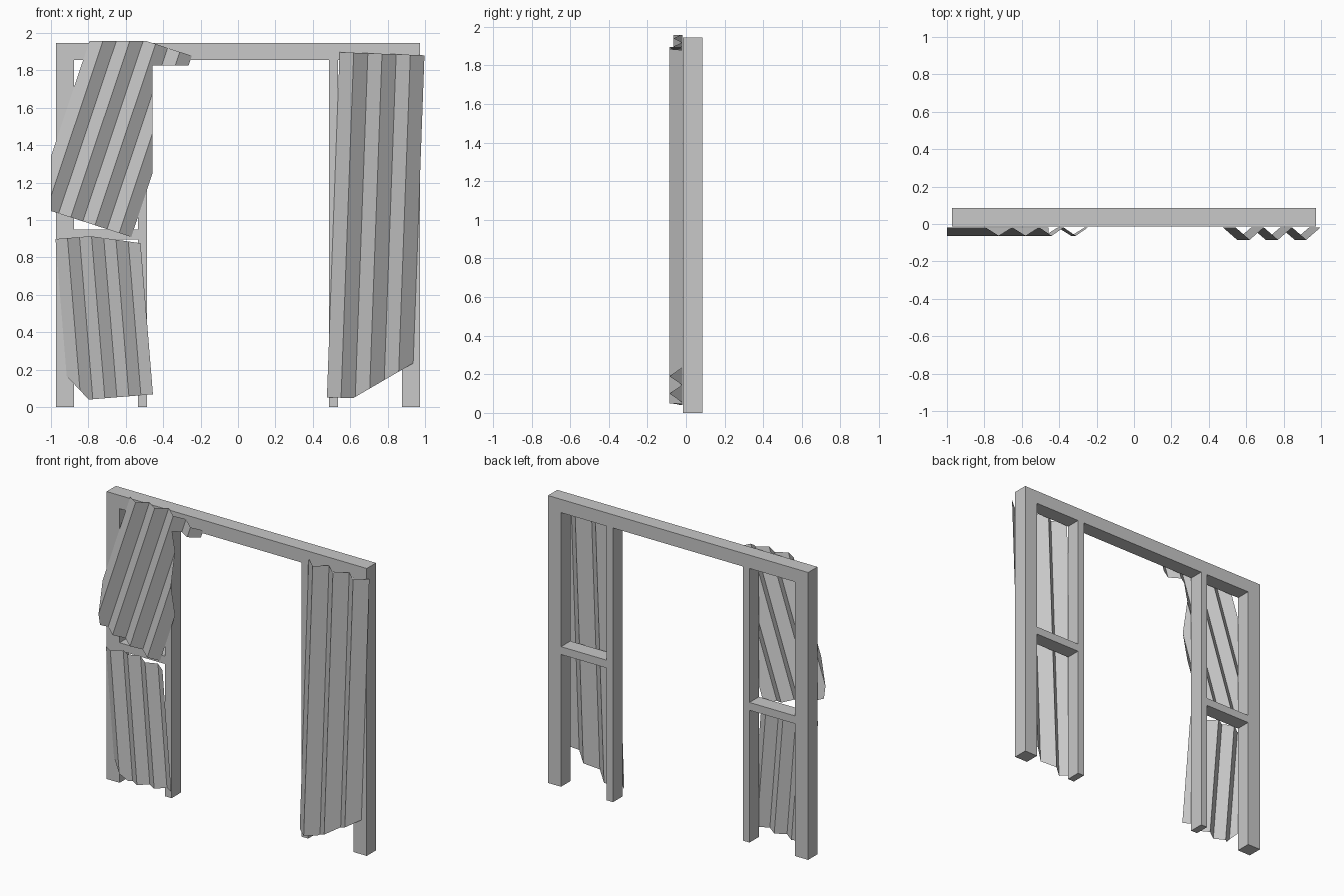
import bpy, bmesh
from math import radians
from mathutils import Matrix, Vector

cube = bpy.data.objects.get("Cube")
if cube:
    bpy.data.objects.remove(cube)


def material(name, value):
    mat = bpy.data.materials.new(name)
    mat.use_nodes = True
    colour = (value, value, value, 1)
    mat.diffuse_color = colour
    mat.node_tree.nodes["Principled BSDF"].inputs["Base Color"].default_value = colour
    return mat


GREY = material("plain grey", 0.58)
BACK, FRONT = 0.085, -0.0145


def finish(name, bm):
    mesh = bpy.data.meshes.new(name)
    bm.to_mesh(mesh)
    bm.free()
    mesh.materials.append(GREY)
    obj = bpy.data.objects.new(name, mesh)
    bpy.context.collection.objects.link(obj)
    return obj


def beam(name, x0, x1, z0, z1):
    """Box spanning the full depth of the frame."""
    bm = bmesh.new()
    bmesh.ops.create_cube(bm, size=1)
    bmesh.ops.scale(bm, verts=bm.verts, vec=(x1 - x0, BACK - FRONT, z1 - z0))
    bmesh.ops.translate(bm, verts=bm.verts,
                        vec=((x0 + x1) / 2, (BACK + FRONT) / 2, (z0 + z1) / 2))
    return finish(name, bm)


def sheet(name, corner, lean, strips, pitch, length, depth, cuts=(), notch=None):
    """Zigzag sheet hung from its top left corner, trimmed by straight cuts.
    Each cut is two (x, z) points; the side to the right of the line is removed."""
    bm = bmesh.new()
    rows = []
    for i in range(strips + 1):
        y = FRONT - 0.004 - depth * (i % 2)
        rows.append([bm.verts.new((i * pitch, y, z)) for z in (-length, 0)])
    for (a, b), (c, d) in zip(rows, rows[1:]):
        bm.faces.new((a, c, d, b))
    turn = Matrix.Rotation(radians(lean), 4, 'Y')
    place = Matrix.Translation((corner[0], 0, corner[1]))
    bmesh.ops.transform(bm, matrix=place @ turn, verts=bm.verts)

    def slice_sheet(point, normal, clear):
        bmesh.ops.bisect_plane(bm, geom=bm.verts[:] + bm.edges[:] + bm.faces[:],
                               plane_co=(point[0], 0, point[1]), plane_no=normal,
                               clear_outer=clear)

    for p, q in cuts:
        slice_sheet(p, Vector((q[1] - p[1], 0, p[0] - q[0])).normalized(), True)
    if notch:
        # Remove the corner below and to the right of the notch point
        slice_sheet(notch, (1, 0, 0), False)
        slice_sheet(notch, (0, 0, 1), False)
        gone = []
        for f in bm.faces:
            c = f.calc_center_median()
            if c.x > notch[0] and c.z < notch[1]:
                gone.append(f)
        bmesh.ops.delete(bm, geom=gone, context='FACES')
    return finish(name, bm)


# Door frame: lintel, then posts and crossbar on each side
beam("lintel", -0.974, 0.974, 1.855, 1.945)
for side, s in (("left", 1), ("right", -1)):
    for part, a, b, z0, z1 in (("outer_post", 0.876, 0.974, 0, 1.855),
                               ("inner_post", 0.487, 0.535, 0, 1.855),
                               ("crossbar", 0.535, 0.876, 0.895, 0.948)):
        beam(f"{side}_{part}", *sorted((a * s, b * s)), z0, z1)

# Tall corrugated sheet with a slanted lower corner
sheet("left_tall_sheet", (0.543, 1.897), 2.1, 6, 0.0757, 1.846, 0.066,
      cuts=[((0.62, 0.05), (0.933, 0.232))])

# Upper tilted sheet, trimmed along the top, outer side and inner notch
sheet("right_upper_sheet", (-0.761, 2.055), 18.5, 8, 0.068, 1.14, 0.045,
      cuts=[((-0.49, 1.957), (-0.8, 1.957)),
            ((-0.255, 1.88), (-0.49, 1.957)),
            ((-1, 1.34), (-1, 1.05)),
            ((-1, 1.048), (-0.57, 0.909))], notch=(-0.458, 1.825))

# Lower sheet with broken corners
sheet("right_lower_sheet", (-0.976, 0.898), -4.7, 7, 0.0645, 0.87, 0.045,
      cuts=[((-0.527, 0.877), (-0.794, 0.914)),
            ((-0.917, 0.166), (-0.786, 0.027))])
